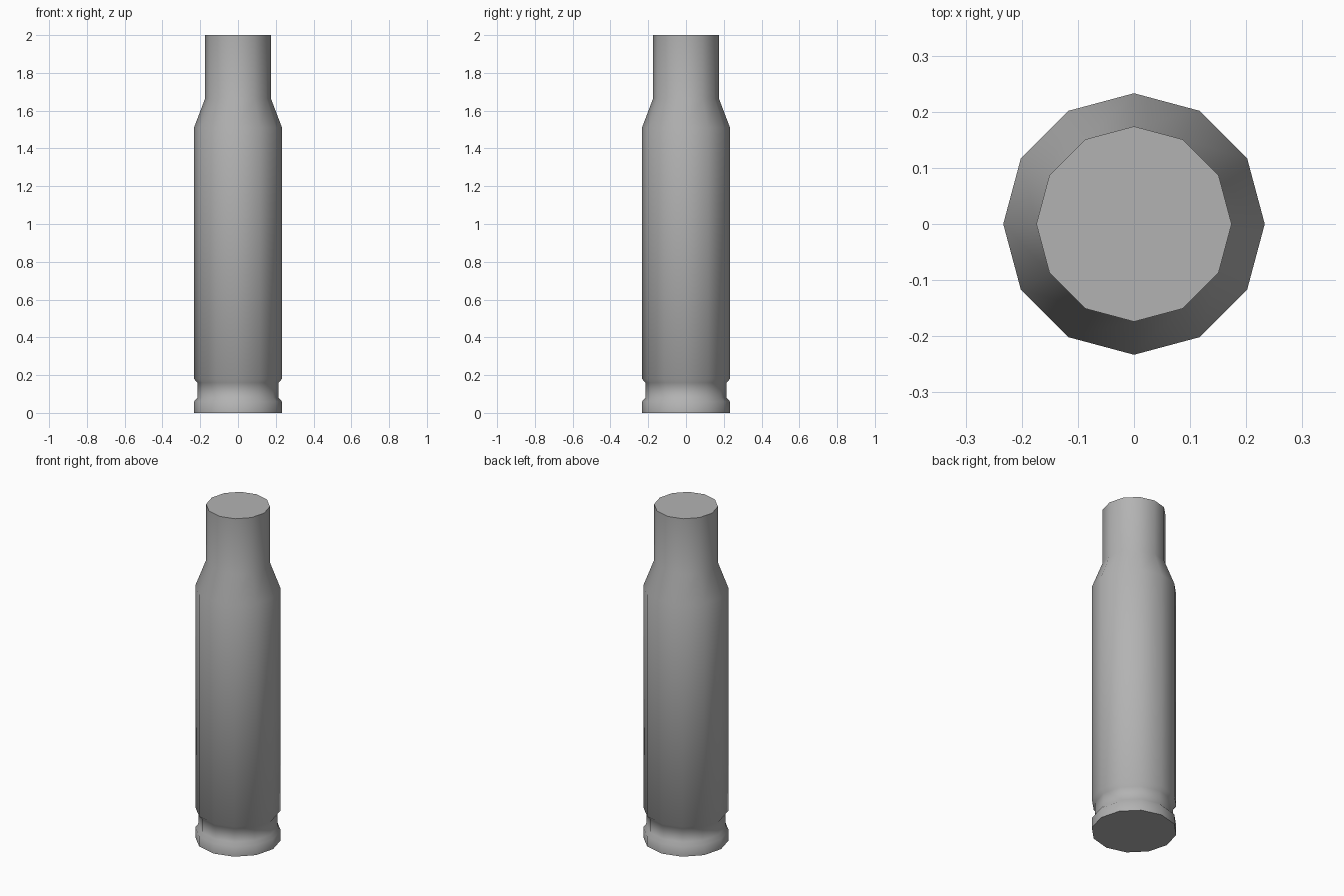
import bpy, bmesh, math

if "Cube" in bpy.data.objects:
    bpy.data.objects.remove(bpy.data.objects["Cube"])

SIDES = 12
# Profile from base to mouth: (radius, height)
PROFILE = [(0.233, 0), (0.233, 0.06), (0.215, 0.08), (0.215, 0.16),
           (0.233, 0.18), (0.233, 1.51), (0.174, 1.665), (0.174, 2.0)]

# Casing: rim, groove, body, shoulder and neck as one lathed shell
bm = bmesh.new()
rings = [[bm.verts.new((r * math.cos(2 * math.pi * i / SIDES),
                        r * math.sin(2 * math.pi * i / SIDES), z))
          for i in range(SIDES)] for r, z in PROFILE]
for low, high in zip(rings, rings[1:]):
    for i in range(SIDES):
        j = (i + 1) % SIDES
        bm.faces.new((low[i], low[j], high[j], high[i]))

# Flat base and flat closed mouth
bm.faces.new(rings[0][::-1])
bm.faces.new(rings[-1])

mesh = bpy.data.meshes.new("casing")
bm.to_mesh(mesh)
bm.free()
casing = bpy.data.objects.new("casing", mesh)
bpy.context.collection.objects.link(casing)

# Darker grey metal
metal = bpy.data.materials.new("dark_grey")
metal.diffuse_color = (0.45, 0.45, 0.45, 1)
metal.use_nodes = True
metal.node_tree.nodes["Principled BSDF"].inputs["Base Color"].default_value = metal.diffuse_color
mesh.materials.append(metal)

# Smooth sides, sharp end caps
bpy.context.view_layer.objects.active = casing
casing.select_set(True)
bpy.ops.object.shade_smooth_by_angle(angle=math.radians(60))
